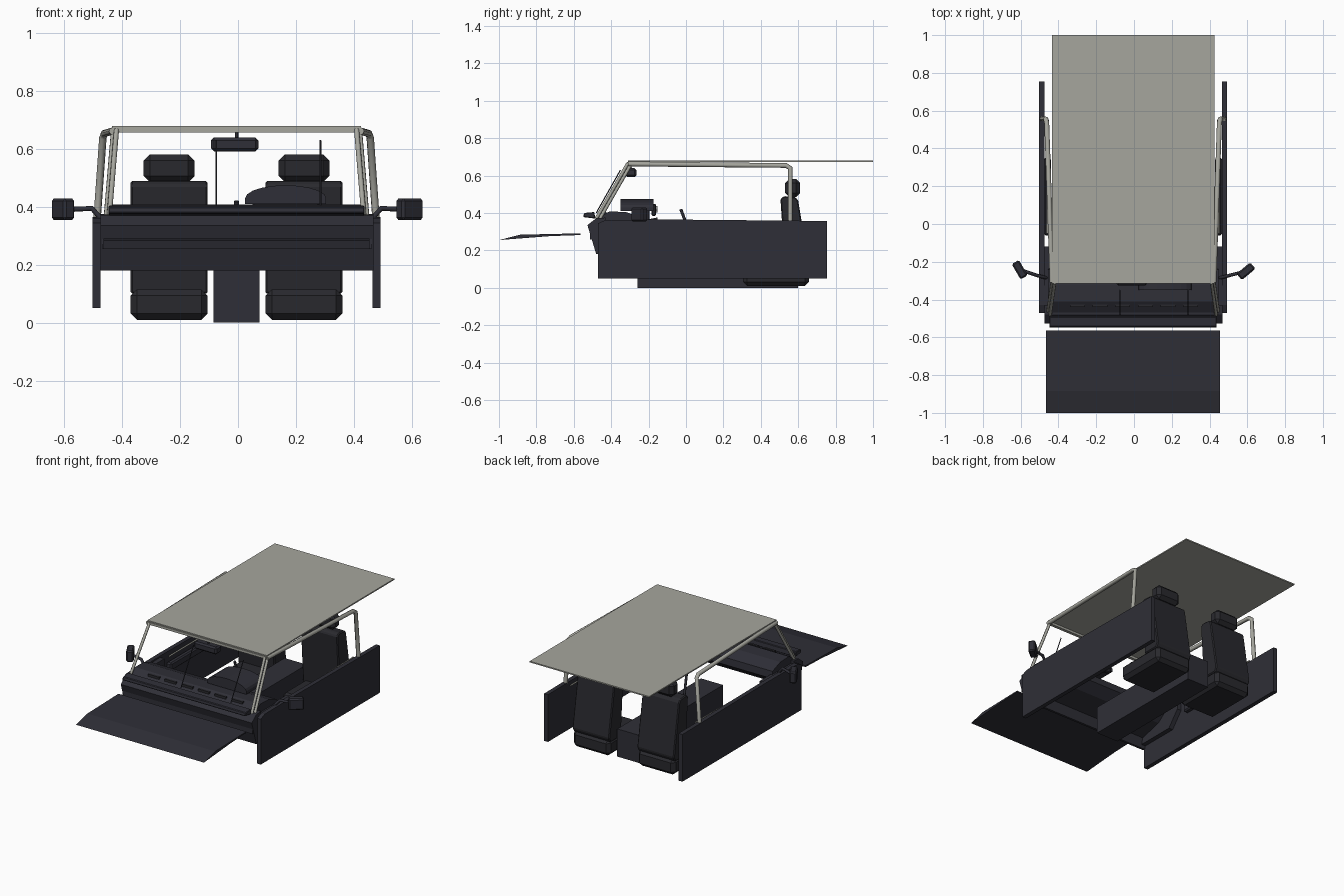
import bpy, bmesh, math
from mathutils import Vector, Matrix

if "Cube" in bpy.data.objects:
    bpy.data.objects.remove(bpy.data.objects["Cube"])


def material(name, rgb):
    m = bpy.data.materials.new(name)
    m.diffuse_color = (*rgb, 1)
    m.use_nodes = True
    m.node_tree.nodes["Principled BSDF"].inputs["Base Color"].default_value = m.diffuse_color
    return m


DARK = material("dark blue grey", (0.028, 0.028, 0.038))
SEAT = material("seat charcoal", (0.022, 0.022, 0.027))
CREAM = material("pale stone grey", (0.38, 0.38, 0.34))
LIGHT = material("gauge grey", (0.45, 0.45, 0.45))


def finish(name, bm, mat, bevel=0):
    bmesh.ops.recalc_face_normals(bm, faces=bm.faces)
    me = bpy.data.meshes.new(name)
    bm.to_mesh(me)
    bm.free()
    ob = bpy.data.objects.new(name, me)
    bpy.context.collection.objects.link(ob)
    me.materials.append(mat)
    if bevel:
        b = ob.modifiers.new("bevel", "BEVEL")
        b.width, b.segments = bevel, 1
    return ob


def box(name, x, y, z, mat, bevel=0):
    """Box from three (low, high) ranges."""
    bm = bmesh.new()
    mid = Vector([(a + b) / 2 for a, b in (x, y, z)])
    size = [b - a for a, b in (x, y, z)]
    bmesh.ops.create_cube(bm, size=1, matrix=Matrix.Translation(mid) @ Matrix.Diagonal((*size, 1)))
    return finish(name, bm, mat, bevel)


def extrude(name, pts, lo, hi, mat, axis="x", bevel=0):
    """Closed profile in (y, z) swept along x, or in (x, z) swept along y."""
    bm = bmesh.new()
    place = (lambda p, t: (t, *p)) if axis == "x" else (lambda p, t: (p[0], t, p[1]))
    face = bm.faces.new([bm.verts.new(place(p, lo)) for p in pts])
    out = bmesh.ops.extrude_face_region(bm, geom=[face])["geom"]
    move = Vector(place((0, 0), hi - lo))
    bmesh.ops.translate(bm, verts=[v for v in out if isinstance(v, bmesh.types.BMVert)], vec=move)
    return finish(name, bm, mat, bevel)


def tube(name, pts, r, mat, sides=2):
    """Round bar along a list of points."""
    cu = bpy.data.curves.new(name, "CURVE")
    cu.dimensions = "3D"
    cu.bevel_depth, cu.bevel_resolution, cu.use_fill_caps = r, sides, True
    sp = cu.splines.new("POLY")
    sp.points.add(len(pts) - 1)
    for p, c in zip(sp.points, pts):
        p.co = (*c, 1)
    cu.materials.append(mat)
    ob = bpy.data.objects.new(name, cu)
    bpy.context.collection.objects.link(ob)
    return ob


# Roof and windscreen header
box("roof", (-0.435, 0.425), (-0.31, 1.0), (0.672, 0.68), CREAM)
box("windscreen_header", (-0.435, 0.425), (-0.315, -0.295), (0.657, 0.673), CREAM)

# Hood plate
extrude("hood", [(-1, 0.255), (-0.885, 0.284), (-0.565, 0.291), (-0.565, 0.282), (-0.73, 0.276)],
        -0.465, 0.455, DARK)

# Cowl, ledge and dashboard
extrude("cowl", [(-0.527, 0.335), (-0.48, 0.18), (-0.465, 0.18), (-0.43, 0.3), (-0.43, 0.375), (-0.48, 0.372)],
        -0.475, 0.468, DARK)
box("cowl_crease", (-0.47, 0.463), (-0.513, -0.49), (0.257, 0.289), DARK)
extrude("cowl_ledge", [(-0.55, 0.378), (-0.545, 0.4), (-0.49, 0.405), (-0.485, 0.37)],
        -0.448, 0.438, DARK, bevel=0.004)
extrude("dashboard", [(-0.48, 0.365), (-0.41, 0.408), (-0.32, 0.405), (-0.24, 0.375),
                      (-0.235, 0.33), (-0.3, 0.28), (-0.45, 0.24)], -0.455, 0.447, DARK)
for i in range(6):
    x = -0.3 + i * 0.12
    box("dash_vent", (x - 0.04, x + 0.04), (-0.44, -0.425), (0.39, 0.405), SEAT)

# Instrument hood with arched top, gauge plate and gauges
arch = [(0.165 + 0.14 * math.cos(a), 0.43 + 0.045 * math.sin(a)) for a in [math.pi * i / 10 for i in range(11)]]
extrude("instrument_hood", arch + [(0.025, 0.41), (0.305, 0.41)], -0.35, -0.175, DARK, "y")
box("instrument_panel", (0.05, 0.28), (-0.185, -0.16), (0.385, 0.448), SEAT, 0.005)
for i in range(4):
    bm = bmesh.new()
    bmesh.ops.create_cone(bm, cap_ends=True, segments=12, radius1=0.012, radius2=0.012, depth=0.008,
                          matrix=Matrix.Translation((0.09 + 0.05 * i, -0.157, 0.415 + 0.01 * (i % 2)))
                          @ Matrix.Rotation(math.pi / 2, 4, "X"))
    finish("gauge", bm, LIGHT)
tube("steering_column", [(0.165, -0.3, 0.33), (0.165, -0.15, 0.36)], 0.016, SEAT)

# Console and gear lever
box("centre_console", (-0.085, 0.075), (-0.26, 0.6), (0, 0.18), DARK)
tube("gear_lever", [(-0.005, 0.03, 0.17), (-0.005, -0.005, 0.36), (-0.005, -0.028, 0.42)], 0.008, DARK)

# Seats
for x0 in (-0.371, 0.095):
    x1 = x0 + 0.266
    box("seat_cushion", (x0, x1), (0.305, 0.657), (0.01, 0.115), SEAT, 0.022)
    extrude("seat_back", [(0.505, 0.475), (0.525, 0.49), (0.585, 0.485), (0.6, 0.465), (0.655, 0.13),
                          (0.64, 0.1), (0.53, 0.1)], x0, x1, SEAT, bevel=0.006)
    box("headrest", (x0 + 0.045, x1 - 0.045), (0.53, 0.61), (0.485, 0.582), SEAT, 0.022)

# Parts repeated on both sides, about the slightly offset centre line
for s in (-1, 1):
    def X(x):
        return s * x - 0.005

    def span(a, b):
        return tuple(sorted((X(a), X(b))))

    extrude("side_panel", [(-0.47, 0.05), (0.755, 0.05), (0.755, 0.357), (-0.1, 0.365), (-0.43, 0.362), (-0.47, 0.345)],
            *span(0.47, 0.498), DARK)
    extrude("kick_panel", [(-0.46, 0.2), (-0.2, 0.2), (-0.12, 0.3), (-0.12, 0.355), (-0.46, 0.355)],
            *span(0.44, 0.471), DARK)
    box("arm_rest", span(0.435, 0.471), (-0.06, 0.35), (0.25, 0.3), DARK, 0.008)
    tube("door_rail", [(X(0.455), -0.05, 0.34), (X(0.45), 0.55, 0.345)], 0.005, CREAM)
    # Double bar front pillar
    for k in (0, 0.02):
        tube("front_pillar", [(X(0.44 + k / 2), -0.48 + k, 0.37), (X(0.415 + k / 2), -0.31 + k, 0.667)], 0.009, CREAM)
    # Top rail running back and down into the rear hoop leg
    tube("rear_pillar", [(X(0.428), -0.31, 0.662), (X(0.457), 0.535, 0.654), (X(0.462), 0.557, 0.64),
                         (X(0.484), 0.557, 0.33)], 0.013, CREAM)
    # Wiper blade
    xw = 0.285 if s > 0 else -0.075
    tube("wiper", [(xw, -0.48, 0.4), (xw, -0.35, 0.63)], 0.003, DARK)
    # Side mirror turned on its arm
    cx, cy, ang = (0.593, -0.25, 40) if s > 0 else (-0.605, -0.242, -60)
    mirror = box("side_mirror", (-0.047, 0.047), (-0.022, 0.022), (-0.037, 0.037), DARK, 0.008)
    mirror.location = (cx, cy, 0.392)
    mirror.rotation_euler = (0, 0, math.radians(ang))
    tube("mirror_arm", [(X(0.46), -0.285, 0.35), (X(0.5), -0.275, 0.395), (cx, cy, 0.39)], 0.009, DARK)

# Rear-view mirror
box("rear_view_mirror", (-0.093, 0.07), (-0.325, -0.265), (0.592, 0.64), DARK, 0.01)
tube("mirror_stem", [(-0.005, -0.295, 0.635), (-0.005, -0.3, 0.67)], 0.006, DARK)
